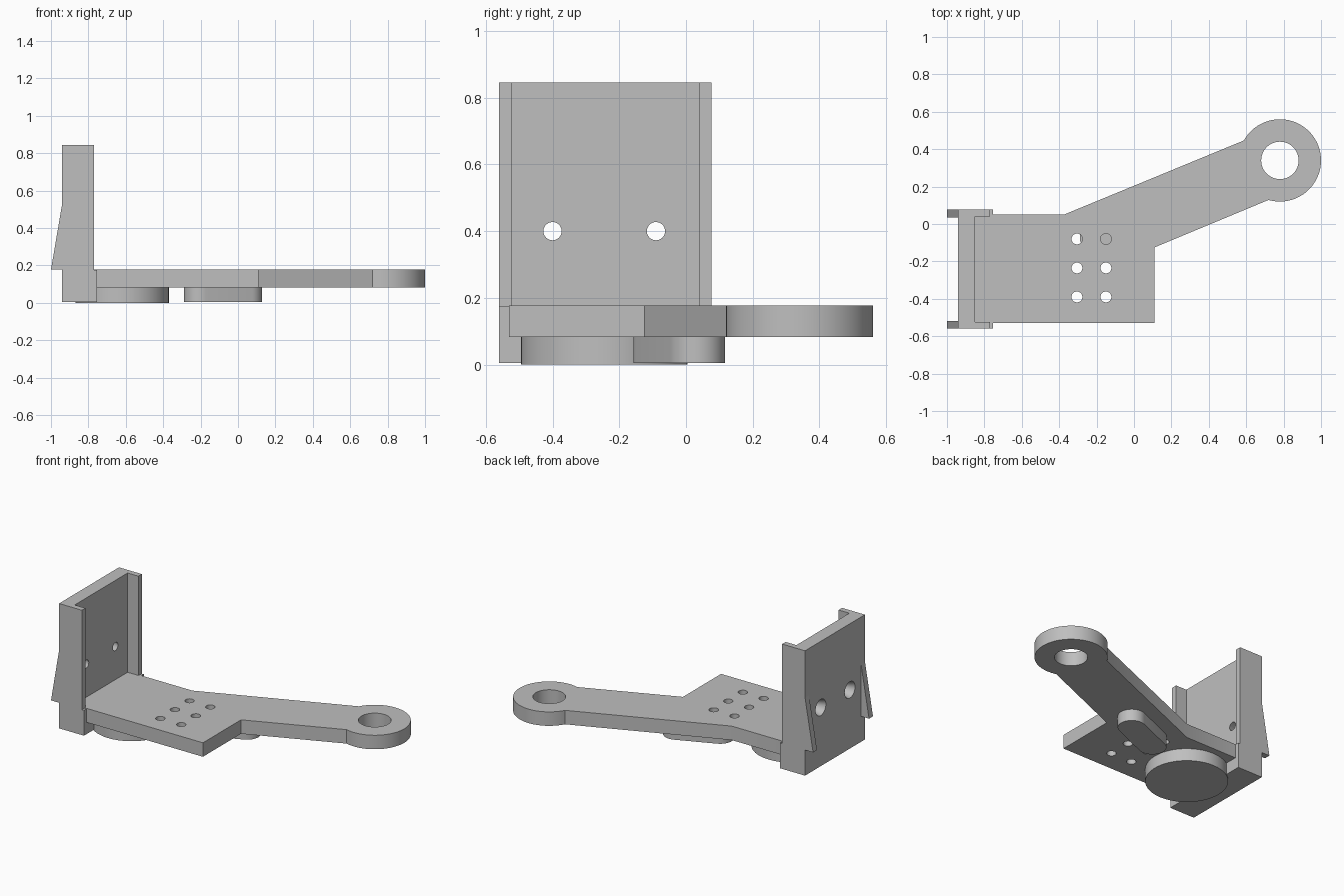
import bpy, bmesh, math
from mathutils import Matrix, Vector

cube = bpy.data.objects.get("Cube")
if cube:
    bpy.data.objects.remove(cube)

# Single plain grey for the whole part
grey = bpy.data.materials.new("plain grey")
grey.use_nodes = True
grey.diffuse_color = (0.52, 0.52, 0.52, 1)
grey.node_tree.nodes["Principled BSDF"].inputs["Base Color"].default_value = grey.diffuse_color


def to_object(name, bm):
    bmesh.ops.recalc_face_normals(bm, faces=bm.faces)
    mesh = bpy.data.meshes.new(name)
    bm.to_mesh(mesh)
    bm.free()
    mesh.materials.append(grey)
    obj = bpy.data.objects.new(name, mesh)
    bpy.context.collection.objects.link(obj)
    return obj


def activate(obj):
    bpy.ops.object.select_all(action='DESELECT')
    obj.select_set(True)
    bpy.context.view_layer.objects.active = obj


def smooth(obj):
    activate(obj)
    bpy.ops.object.shade_smooth_by_angle(angle=math.radians(30))


def prism(name, outline, low, high, axis='Z'):
    """Extrude an outline: (x, y) along Z, or (x, z) along Y."""
    bm = bmesh.new()
    if axis == 'Z':
        points, step = [(a, b, low) for a, b in outline], (0, 0, high - low)
    else:
        points, step = [(a, low, b) for a, b in outline], (0, high - low, 0)
    face = bm.faces.new([bm.verts.new(p) for p in points])
    out = bmesh.ops.extrude_face_region(bm, geom=[face])
    moved = [v for v in out["geom"] if isinstance(v, bmesh.types.BMVert)]
    bmesh.ops.translate(bm, verts=moved, vec=step)
    return to_object(name, bm)


def arc(cx, cy, radius, start, end, steps):
    angles = [math.radians(start + (end - start) * i / steps) for i in range(steps + 1)]
    return [(cx + radius * math.cos(a), cy + radius * math.sin(a)) for a in angles]


def add_cone(bm, centre, r1, r2, depth, turn=Matrix()):
    bmesh.ops.create_cone(bm, cap_ends=True, segments=48, radius1=r1, radius2=r2,
                          depth=depth, matrix=Matrix.Translation(centre) @ turn)


def cut(obj, bm):
    cutter = to_object("hole_cutter", bm)
    cutter.hide_render = True
    mod = obj.modifiers.new("holes", 'BOOLEAN')
    mod.operation, mod.solver, mod.object = 'DIFFERENCE', 'EXACT', cutter
    activate(obj)
    bpy.ops.object.modifier_apply(modifier=mod.name)
    bpy.data.objects.remove(cutter)


# Flat plate with the slanted arm and its round eye
eye = (0.78, 0.34)
outline = [(-0.86, -0.53), (0.11, -0.53), (0.11, -0.125)]
outline += arc(*eye, 0.22, -106, 151, 56)
outline += [(-0.375, 0.05), (-0.86, 0.05)]
plate = prism("plate_and_arm", outline, 0.083, 0.177)
holes = bmesh.new()
add_cone(holes, (*eye, 0.13), 0.1, 0.1, 0.4)
for x in (-0.305, -0.15):
    for y in (-0.08, -0.235, -0.39):
        add_cone(holes, (x, y, 0.13), 0.029, 0.029, 0.4)
cut(plate, holes)
smooth(plate)

# Round pad under the plate
pad = bmesh.new()
add_cone(pad, (-0.62, -0.245, 0.0875), 0.25, 0.25, 0.175)
smooth(to_object("round_pad", pad))

# Slot-shaped boss under the arm, aligned with it
tilt = math.degrees(math.atan2(0.4, 0.955))
reach = Vector((math.cos(math.radians(tilt)), math.sin(math.radians(tilt)))) * 0.135
boss_mid = Vector((-0.08, -0.02))
slot = arc(*(boss_mid + reach), 0.085, tilt - 90, tilt + 90, 20)
slot += arc(*(boss_mid - reach), 0.085, tilt + 90, tilt + 270, 20)
smooth(prism("slot_boss", slot, 0.005, 0.084))

# Foot block below the upright channel
prism("foot_block", [(-0.94, -0.56), (-0.755, -0.56), (-0.755, 0.077), (-0.94, 0.077)],
      0.005, 0.175)

# Upright channel with side flanges
back, inner, lip = -0.94, -0.85, -0.77
channel = prism("upright_channel", [
    (back, -0.56), (lip, -0.56), (lip, -0.523), (inner, -0.523),
    (inner, 0.04), (lip, 0.04), (lip, 0.077), (back, 0.077)], 0.175, 0.845)
holes = bmesh.new()
sideways = Matrix.Rotation(math.radians(90), 4, 'Y')
for y in (-0.4, -0.09):
    add_cone(holes, (-0.895, y, 0.4), 0.055, 0.027, 0.092, sideways)
    add_cone(holes, (-0.86, y, 0.4), 0.027, 0.027, 0.08, sideways)
cut(channel, holes)
smooth(channel)

# Wedge fins on the back of the channel
for name, low, high in (("front_fin", -0.56, -0.518), ("rear_fin", 0.035, 0.077)):
    prism(name, [(-1.0, 0.177), (-0.935, 0.177), (-0.935, 0.53), (-0.94, 0.53)], low, high, 'Y')
